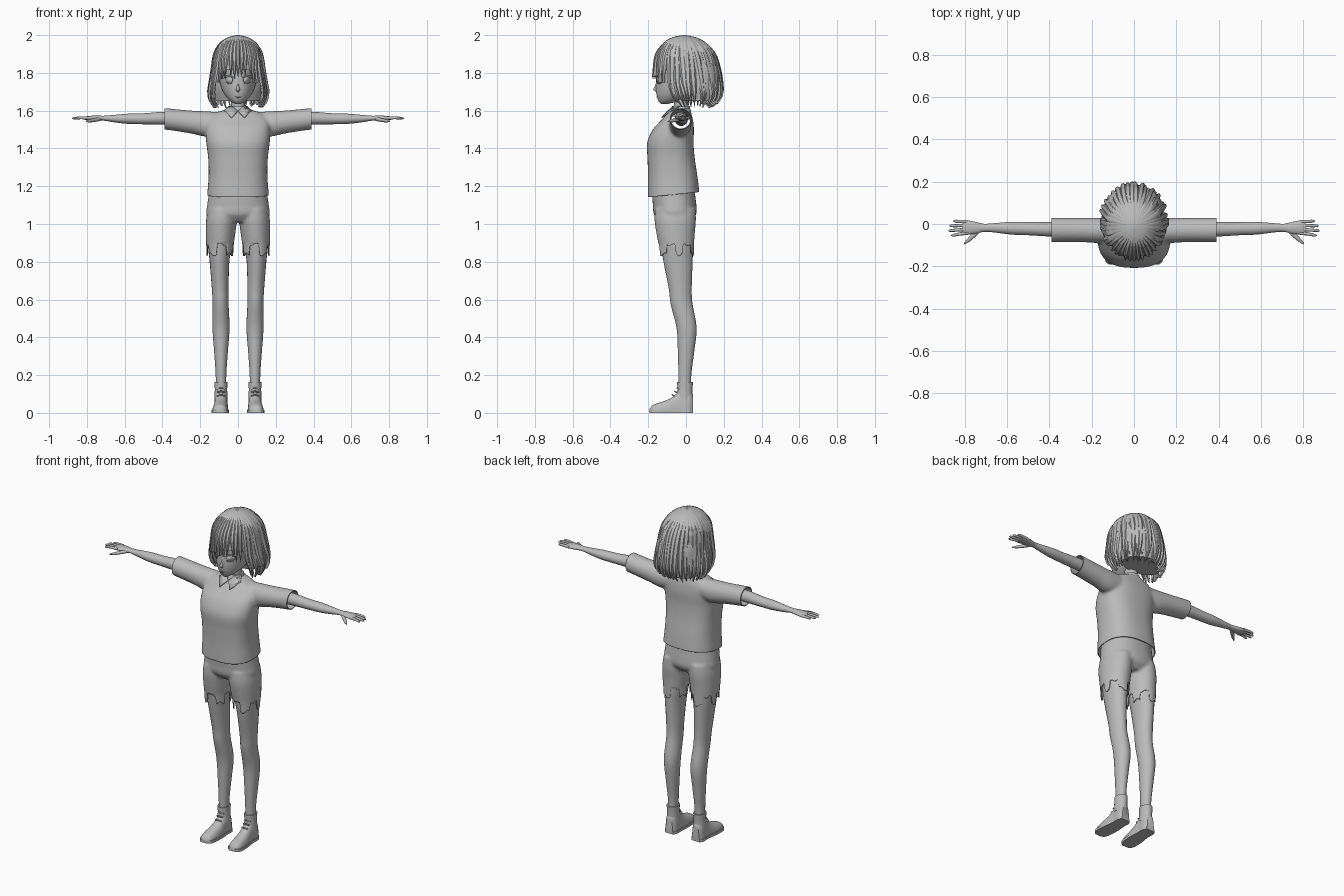
import bpy, bmesh, math, random
from mathutils import Vector

random.seed(4)
cube = bpy.data.objects.get("Cube")
if cube:
    bpy.data.objects.remove(cube, do_unlink=True)

GREY = bpy.data.materials.new("plain grey")
GREY.use_nodes = True
GREY.diffuse_color = (0.5, 0.5, 0.5, 1)
GREY.node_tree.nodes["Principled BSDF"].inputs["Base Color"].default_value = (0.5, 0.5, 0.5, 1)


def section(rings, v):
    """Smoothly interpolated ring (c1, c2, r1, r2) at position v; rings ascend."""
    i = 0
    while i < len(rings) - 2 and v > rings[i + 1][0]:
        i += 1
    a, b = rings[i], rings[i + 1]
    p, q = rings[max(i - 1, 0)], rings[min(i + 2, len(rings) - 1)]
    span = b[0] - a[0]
    t = min(max((v - a[0]) / span, 0), 1)
    out = []
    for k in range(1, 5):
        m0 = (b[k] - p[k]) / (b[0] - p[0]) * span
        m1 = (q[k] - a[k]) / (q[0] - a[0]) * span
        out.append((2*t**3 - 3*t*t + 1) * a[k] + (t**3 - 2*t*t + t) * m0
                   + (3*t*t - 2*t**3) * b[k] + (t**3 - t*t) * m1)
    return out


def add_loft(bm, rings, axis="z", sides=24, power=2, steps=4, sign=1, floor=None, roof=9):
    """Skin super-elliptic rings stacked along an axis and cap both ends."""
    loops = []
    spots = [a[0] + (b[0] - a[0]) * k / steps
             for a, b in zip(rings, rings[1:]) for k in range(steps)] + [rings[-1][0]]
    for v in spots:
        c1, c2, r1, r2 = section(rings, v)
        loop = []
        for k in range(sides):
            ang = math.tau * k / sides
            c, s = math.cos(ang), math.sin(ang)
            p = c1 + r1 * math.copysign(abs(c) ** (2 / power), c)
            q = c2 + r2 * math.copysign(abs(s) ** (2 / power), s)
            co = {"z": (p, q, v), "x": (v, p, q), "y": (p, v, q)}[axis]
            z = co[2] if floor is None else min(max(co[2], floor), roof)
            loop.append(bm.verts.new((co[0] * sign, co[1], z)))
        loops.append(loop)
    for lo, hi in zip(loops, loops[1:]):
        for k in range(sides):
            n = (k + 1) % sides
            bm.faces.new((lo[k], lo[n], hi[n], hi[k]))
    bm.faces.new(loops[0])
    bm.faces.new(loops[-1])


def finish(obj, angle=50):
    me = obj.data
    me.materials.clear()
    me.materials.append(GREY)
    me.shade_smooth()
    me.set_sharp_from_angle(angle=math.radians(angle))


def make(name, bm, mirror=False, angle=50):
    bmesh.ops.recalc_face_normals(bm, faces=bm.faces[:])
    me = bpy.data.meshes.new(name)
    bm.to_mesh(me)
    bm.free()
    obj = bpy.data.objects.new(name, me)
    bpy.context.collection.objects.link(obj)
    finish(obj, angle)
    if mirror:
        obj.modifiers.new("Mirror", "MIRROR").use_mirror_merge = False
    return obj


def loft(name, rings, mirror=False, **kw):
    bm = bmesh.new()
    add_loft(bm, rings, **kw)
    return make(name, bm, mirror)


def fuse(obj, cuts, smooth):
    """Blend overlapping volumes, then trim openings with planes and thicken."""
    rm = obj.modifiers.new("Remesh", "REMESH")
    rm.mode, rm.voxel_size = "VOXEL", 0.008
    sm = obj.modifiers.new("Smooth", "SMOOTH")
    sm.factor, sm.iterations = 0.5, smooth
    deps = bpy.context.evaluated_depsgraph_get()
    me = bpy.data.meshes.new_from_object(obj.evaluated_get(deps))
    obj.modifiers.clear()
    bm = bmesh.new()
    bm.from_mesh(me)
    for co, no in cuts:
        bmesh.ops.bisect_plane(bm, geom=bm.verts[:] + bm.edges[:] + bm.faces[:],
                               plane_co=co, plane_no=no, clear_outer=True)
    bm.to_mesh(me)
    bm.free()
    obj.data = me
    finish(obj)
    sol = obj.modifiers.new("Solidify", "SOLIDIFY")
    sol.thickness, sol.offset = 0.005, -1


# Shirt with short sleeves
bm = bmesh.new()
add_loft(bm, [(1.08, 0, -.063, .163, .137), (1.15, 0, -.065, .163, .137), (1.25, 0, -.07, .156, .131),
              (1.35, 0, -.079, .158, .125), (1.43, 0, -.083, .168, .123), (1.5, 0, -.067, .172, .109),
              (1.55, 0, -.047, .165, .084), (1.585, 0, -.036, .13, .064), (1.605, 0, -.028, .07, .053),
              (1.615, 0, -.027, .05, .045)], power=2.5, sides=40)
for s in (1, -1):
    add_loft(bm, [(.06, -.03, 1.535, .055, .055), (.17, -.03, 1.53, .06, .067), (.25, -.028, 1.54, .058, .061),
                  (.39, -.028, 1.557, .058, .057), (.44, -.028, 1.56, .058, .057)], axis="x", sign=s)
fuse(make("shirt", bm), [((0, -.2, 1.142), (0, .1, -1)), ((.39, 0, 0), (1, 0, 0)), ((-.39, 0, 0), (-1, 0, 0))], 7)

# Collar band and pointed flaps
loft("collar_band", [(1.595, 0, -.03, .058, .056), (1.625, 0, -.027, .047, .046)], power=2.2)
bm = bmesh.new()
bm.faces.new([bm.verts.new(p) for p in ((.002, -.098, 1.6), (.035, -.131, 1.565), (.072, -.075, 1.6),
                                        (.048, -.035, 1.626), (.025, -.07, 1.622))])
flap = make("collar_flap", bm, True)
flap.modifiers.new("Solidify", "SOLIDIFY").thickness = 0.006

# Shorts with ragged hems
bm = bmesh.new()
add_loft(bm, [(1.01, 0, -.058, .13, .08), (1.05, 0, -.058, .166, .112), (1.1, 0, -.06, .163, .115),
              (1.15, 0, -.065, .156, .114), (1.22, 0, -.067, .15, .112)], power=2.2, sides=40)
for s in (1, -1):
    add_loft(bm, [(.8, .096, -.047, .071, .087), (.87, .096, -.05, .072, .092), (.95, .092, -.055, .078, .102),
                  (1.02, .087, -.057, .082, .11), (1.08, .08, -.057, .08, .108)], sign=s)
shorts = make("shorts", bm)
fuse(shorts, [((0, 0, .865), (0, 0, -1))], 5)
for v in shorts.data.vertices:
    if v.co.z < .9:
        turn = math.atan2(v.co.y + .05, abs(v.co.x) - .096)
        ragged = 1 + .75 * math.copysign(1, math.sin(5 * turn + .6)) + .25 * math.sin(9 * turn)
        v.co.z = .9 - (.9 - v.co.z) * max(ragged, .2)

# Legs
loft("leg", [(.12, .09, -.006, .028, .034), (.2, .09, -.006, .028, .034), (.32, .09, 0, .036, .043),
             (.45, .09, .003, .045, .053), (.58, .092, -.024, .042, .058), (.65, .094, -.03, .044, .06),
             (.8, .098, -.042, .052, .077), (.88, .096, -.047, .062, .084), (.97, .093, -.053, .066, .09)], True)

# Shoes, soles, cuffs and laces
shoe = [(-.192, .097, 0, .018, .022), (-.178, .096, 0, .034, .04), (-.14, .095, 0, .041, .055),
        (-.09, .092, 0, .041, .073), (-.05, .09, 0, .037, .102), (-.025, .09, 0, .035, .13),
        (.015, .09, 0, .036, .13), (.036, .09, 0, .024, .1)]
loft("shoe", shoe, True, axis="y", power=2.5, sides=32, floor=0)
loft("sole", [(y, x, z, rx + .004, .06) for y, x, z, rx, rz in shoe], True,
     axis="y", power=3, sides=32, floor=0, roof=.016)
loft("shoe_cuff", [(.07, .09, -.008, .035, .042), (.12, .09, -.006, .033, .04), (.163, .09, -.005, .034, .042)], True)
for i in range(3):
    loft(f"lace_{i + 1}", [(.07, -.063 + i * .013, .09 + i * .018, .004, .004),
                           (.09, -.072 + i * .013, .096 + i * .018, .004, .004),
                           (.11, -.063 + i * .013, .09 + i * .018, .004, .004)], True, axis="x", sides=8)

# Arms, hands, fingers and thumbs
loft("arm", [(.2, -.025, 1.555, .035, .036), (.39, -.025, 1.56, .034, .034), (.5, -.022, 1.557, .031, .029),
             (.58, -.02, 1.557, .03, .027), (.66, -.018, 1.558, .022, .019), (.71, -.018, 1.56, .019, .013),
             (.75, -.018, 1.56, .028, .014), (.79, -.016, 1.56, .033, .012), (.81, -.016, 1.56, .028, .008)],
     True, axis="x")
for i, tip in enumerate((.855, .873, .878, .865)):
    y = .011 - i * .018
    loft(f"finger_{i + 1}", [(.785, y, 1.56, .008, .008), (.83, y * 1.12, 1.562, .0075, .0075),
                             (tip - .008, y * 1.25, 1.56, .006, .006), (tip, y * 1.25, 1.559, .002, .002)],
         True, axis="x", sides=10)
loft("thumb", [(.725, -.025, 1.557, .012, .01), (.755, -.05, 1.551, .015, .01),
               (.785, -.077, 1.546, .011, .008), (.805, -.094, 1.543, .003, .003)], True, axis="x", sides=12)

# Neck, head and nose
loft("neck", [(1.57, 0, -.025, .05, .045), (1.62, 0, -.025, .037, .038), (1.7, 0, -.03, .037, .04)])
HEAD = [(1.634, 0, -.118, .012, .012), (1.65, 0, -.09, .04, .055), (1.68, 0, -.06, .068, .095),
        (1.72, 0, -.03, .088, .13), (1.78, 0, -.015, .1, .143), (1.85, 0, -.01, .105, .145),
        (1.92, 0, -.01, .09, .12), (1.96, 0, -.01, .05, .07)]
loft("head", HEAD, sides=40, steps=6)
loft("nose", [(1.698, 0, -.152, .008, .005), (1.712, 0, -.158, .01, .015),
              (1.73, 0, -.156, .006, .009), (1.755, 0, -.152, .004, .005)], sides=12)


# Eyes, lashes and mouth as thin plates following the face
def face_plate(name, x0, z0, rx, rz, bend=0, lift=.003, mirror=True):
    bm = bmesh.new()
    ring = []
    for k in range(24):
        ang = math.tau * k / 24
        x = x0 + rx * math.cos(ang)
        z = z0 + rz * math.sin(ang) - bend * math.cos(ang) ** 2
        c1, c2, r1, r2 = section(HEAD, z)
        ring.append(bm.verts.new((x, c2 - r2 * math.sqrt(max(0, 1 - (x / r1) ** 2)) - lift, z)))
    bm.faces.new(ring)
    obj = make(name, bm, mirror)
    obj.modifiers.new("Solidify", "SOLIDIFY").thickness = 0.003


face_plate("eye", .048, 1.762, .019, .018)
face_plate("upper_lash", .048, 1.784, .026, .004, .012, .006)
face_plate("lower_lash", .048, 1.743, .016, .0015, -.004, .004)
face_plate("mouth", 0, 1.671, .016, .003, -.002, .003, False)

# Hair volume shared by every lock
HAIR = [(1.605, 0, .03, .125, .1), (1.65, 0, .025, .155, .155), (1.7, 0, .018, .163, .18),
        (1.75, 0, .01, .155, .186), (1.82, 0, .005, .143, .179), (1.9, 0, -.002, .13, .16),
        (1.95, 0, -.006, .104, .122), (1.98, 0, -.008, .07, .082), (1.993, 0, -.01, .04, .046),
        (2.0, 0, -.01, .006, .007)]
loft("hair_cap", [(z - .006, x, y, rx * .95, ry * .95) for z, x, y, rx, ry in HAIR if z > 1.8], sides=40)
loft("hair_back_base", [(1.65, 0, .075, .125, .09), (1.72, 0, .07, .138, .115), (1.83, 0, .06, .13, .115),
                        (1.9, 0, .03, .11, .11)], sides=32)


def hair_point(turn, z, grow):
    c1, c2, r1, r2 = section(HAIR, z)
    return Vector((r1 * grow * math.sin(turn), c2 - r2 * grow * math.cos(turn), z))


def add_lock(bm, turn, end, width, grow, sway=0):
    """One tapered lock from the crown down to its tip, with a raised ridge."""
    steps, rows = 16, []
    for k in range(steps + 1):
        t = k / steps
        z = 2 - (2 - end) * t ** 1.7
        a = turn + sway * t * t
        w = width * max(1 - t ** 5, .04)
        g = 1 + (grow - 1) * min(1, 4 * t)
        rows.append([bm.verts.new(hair_point(a + da * w, z, g * s)) for da, s in
                     ((-1, .96), (-.45, 1.02), (.45, 1.02), (1, .96), (0, .9))])
    for lo, hi in zip(rows, rows[1:]):
        for k in range(5):
            n = (k + 1) % 5
            bm.faces.new((lo[k], lo[n], hi[n], hi[k]))
    bm.faces.new(rows[0])
    bm.faces.new(rows[-1])


# Long locks around the sides and back, in two layers
bm = bmesh.new()
for layer, count in enumerate((26, 19)):
    for i in range(count):
        turn = math.radians(64 + 232 * i / (count - 1))
        add_lock(bm, turn, random.uniform(1.612, 1.64) + .01 * layer, .14 + .03 * layer,
                 random.uniform(.96, 1.015) - .06 * layer, random.uniform(-.1, .1))
make("long_locks", bm, angle=35)

# Fringe over the forehead, longer toward the temples
bm = bmesh.new()
for i in range(13):
    f = i / 6 - 1
    end = 1.775 + random.uniform(-.015, .015) - .10 * abs(f) ** 5
    add_lock(bm, math.radians(56 * f), end, .11, random.uniform(.97, 1.0), random.uniform(-.06, .06))
make("fringe_locks", bm, angle=35)
